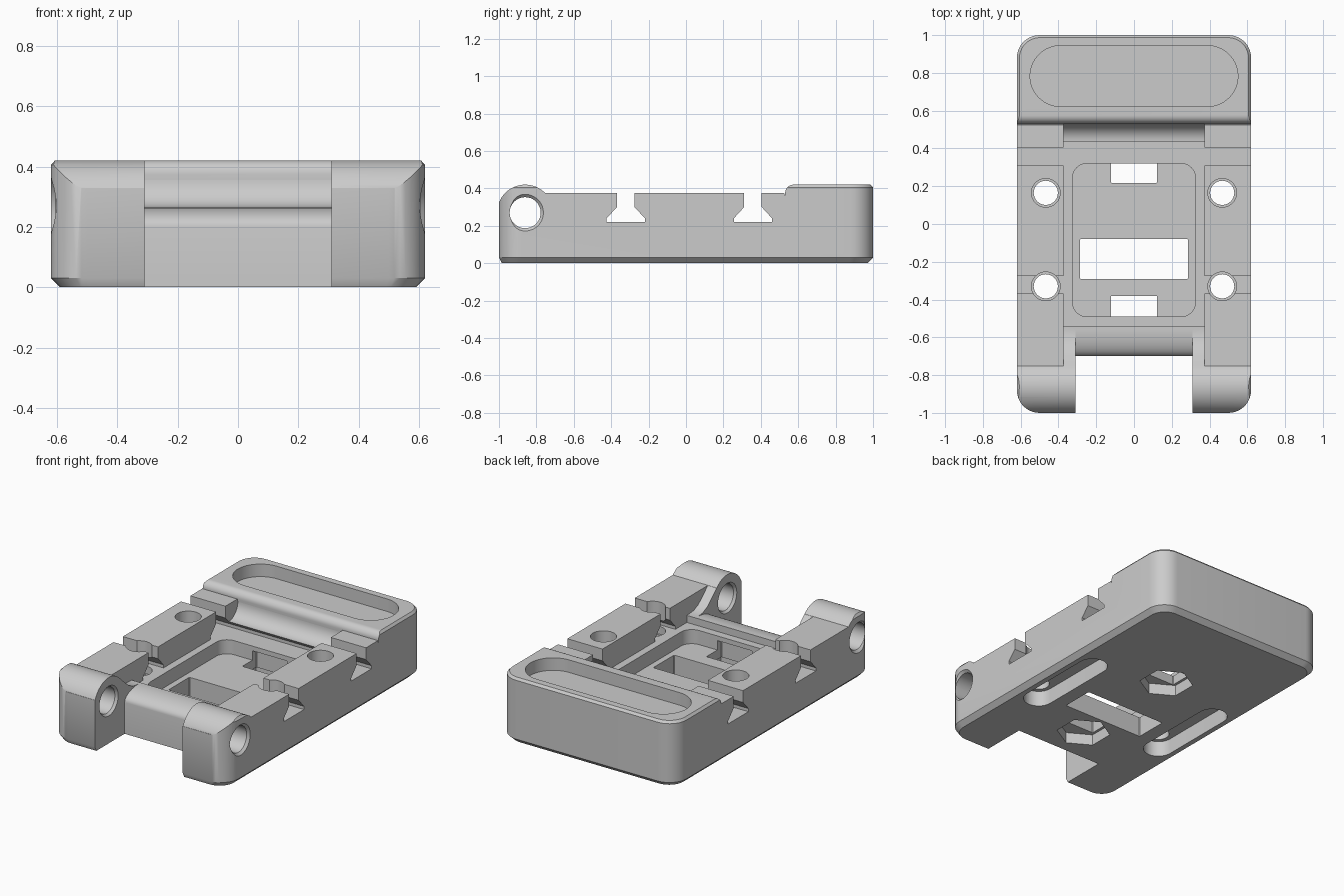
import bpy, bmesh
from math import sin, cos, pi, radians
from mathutils import Matrix, Vector

cube = bpy.data.objects.get("Cube")
if cube:
    bpy.data.objects.remove(cube, do_unlink=True)

grey = bpy.data.materials.new("light_grey")
grey.use_nodes = True
grey.diffuse_color = (0.6, 0.6, 0.6, 1)
grey.node_tree.nodes["Principled BSDF"].inputs["Base Color"].default_value = grey.diffuse_color


def arc(cx, cy, rx, ry, a0, a1, n=10):
    """Points along an elliptical arc, angles in degrees."""
    steps = [radians(a0 + (a1 - a0) * i / n) for i in range(n + 1)]
    return [(cx + rx * cos(a), cy + ry * sin(a)) for a in steps]


def rounded(x0, x1, y0, y1, r, n=10):
    """Outline of a rounded rectangle."""
    return (arc(x1 - r, y0 + r, r, r, -90, 0, n) + arc(x1 - r, y1 - r, r, r, 0, 90, n)
            + arc(x0 + r, y1 - r, r, r, 90, 180, n) + arc(x0 + r, y0 + r, r, r, 180, 270, n))


def loft(name, loops):
    """Solid skinned through matching loops of 3D points."""
    bm = bmesh.new()
    rings = [[bm.verts.new(p) for p in loop] for loop in loops]
    n = len(rings[0])
    for a, b in zip(rings, rings[1:]):
        for i in range(n):
            j = (i + 1) % n
            bm.faces.new((a[i], a[j], b[j], b[i]))
    bm.faces.new(rings[0][::-1])
    bm.faces.new(rings[-1])
    bmesh.ops.recalc_face_normals(bm, faces=bm.faces)
    mesh = bpy.data.meshes.new(name)
    bm.to_mesh(mesh)
    bm.free()
    mesh.materials.append(grey)
    obj = bpy.data.objects.new(name, mesh)
    bpy.context.collection.objects.link(obj)
    return obj


def prism_z(name, outline, z0, z1):
    return loft(name, [[(x, y, z) for x, y in outline] for z in (z0, z1)])


def prism_x(name, profile, x0, x1):
    return loft(name, [[(x, y, z) for y, z in profile] for x in (x0, x1)])


def combine(target, tool, operation="DIFFERENCE"):
    """Boolean with a tool that is then thrown away."""
    mod = target.modifiers.new("cut", "BOOLEAN")
    mod.object, mod.operation, mod.solver = tool, operation, "EXACT"
    bpy.context.view_layer.objects.active = target
    bpy.ops.object.modifier_apply(modifier=mod.name)
    bpy.data.objects.remove(tool, do_unlink=True)


# Base block: rounded plan, chamfered underside, softened top edge
levels = [(0, 0.59, -0.985, 0.97, 0.1), (0.03, 0.62, -1, 1, 0.12),
          (0.405, 0.62, -1, 1, 0.12), (0.42, 0.607, -0.99, 0.987, 0.11)]
body = loft("mounting_base", [[(x, y, z) for x, y in rounded(-hx, hx, y0, y1, r)]
                              for z, hx, y0, y1, r in levels])

# Side silhouette: round hinge lugs, flat rails, raised rear block
HY, HZ = -0.86, 0.27
side = ([(-1.1, -0.1), (1.1, -0.1), (1.1, 0.5), (0.62, 0.5), (0.62, 0.42)]
        + arc(0.575, 0.375, 0.045, 0.045, 90, 180, 8)
        + [(0.53, 0.355), (0.525, 0.375)]
        + arc(HY, HZ, 0.15, 0.15, 44.5, 157, 20) + [(-1.1, 0.329)])
combine(body, prism_x("silhouette", side, -0.8, 0.8), "INTERSECT")

# Gap between the lugs, with a rounded cross bar behind it
bar_round = arc(-0.56, 0.2, 0.14, 0.065, 180, 90)
gap = [(-1.1, -0.1), (-0.7, -0.1)] + bar_round + [(-0.5, 0.265), (-0.5, 0.6), (-1.1, 0.6)]
combine(body, prism_x("lug_gap", gap, -0.31, 0.31))

# Central channel between the rails, sweeping up to the rear block
channel = ([(-0.76, 0.6), (-0.76, 0.384), (-0.7, 0.327), (-0.655, 0.29), (-0.61, 0.27),
            (-0.56, 0.265), (-0.54, 0.265), (-0.54, 0.22), (0.405, 0.22), (0.405, 0.265)]
           + arc(0.44, 0.36, 0.09, 0.095, -90, 0) + [(0.53, 0.6)])
combine(body, prism_x("channel", channel, -0.372, 0.372))

# Two dovetailed cross slots
for y in (-0.322, 0.358):
    half = [(0.047, 0.6), (0.047, 0.3), (0.102, 0.24), (0.102, 0.22)]
    slot = [(y + d, z) for d, z in half] + [(y - d, z) for d, z in reversed(half)]
    combine(body, prism_x("cross_slot", slot, -0.8, 0.8))

# Central pocket and its window
combine(body, prism_z("pocket", rounded(-0.325, 0.325, -0.49, 0.32, 0.075), 0.13, 0.3))
combine(body, prism_z("window", rounded(-0.287, 0.287, -0.29, -0.08, 0.004, 1), -0.1, 0.2))

# Hexagonal nut recesses below, opening into the pocket
for y, y0, y1 in ((0.3, 0.218, 0.36), (-0.47, -0.53, -0.38)):
    hexagon = arc(0, y, 0.16, 0.16, 30, 330, 5)
    combine(body, prism_z("nut_recess", hexagon, -0.1, 0.07))
    combine(body, prism_z("nut_opening", rounded(-0.122, 0.122, y0, y1, 0.004, 1), 0.03, 0.19))

# Screw holes with countersinks and long slots underneath
for x in (-0.467, 0.467):
    combine(body, prism_z("under_slot", rounded(x - 0.09, x + 0.09, -0.42, 0.26, 0.0899, 14), -0.1, 0.1))
    for y in (-0.33, 0.165):
        circle = arc(x, y, 0.064, 0.064, 0, 348.75, 31)
        combine(body, prism_z("screw_hole", circle, -0.1, 0.6))
        head = arc(x, y, 0.076, 0.076, 0, 348.75, 31)
        combine(body, prism_z("screw_head", head, 0.17, 0.6))

# Hinge pin bore, flared at every lug face
bore = [(-0.7, 0.11), (-0.62, 0.098), (-0.605, 0.083), (-0.325, 0.083), (-0.31, 0.095), (-0.3, 0.095)]
bore += [(-x, r) for x, r in reversed(bore)]
combine(body, loft("pin_bore", [[(x, y, z) for y, z in arc(HY, HZ, r, r, 0, 348.75, 31)]
                                for x, r in bore]))

# Finger recess on the rear block
combine(body, prism_z("finger_recess", rounded(-0.55, 0.55, 0.622, 0.944, 0.1609, 16), 0.34, 0.6))

# Smooth curved walls, keep machined edges crisp
bpy.ops.object.select_all(action="DESELECT")
body.select_set(True)
bpy.context.view_layer.objects.active = body
bpy.ops.object.shade_smooth_by_angle(angle=radians(30))
